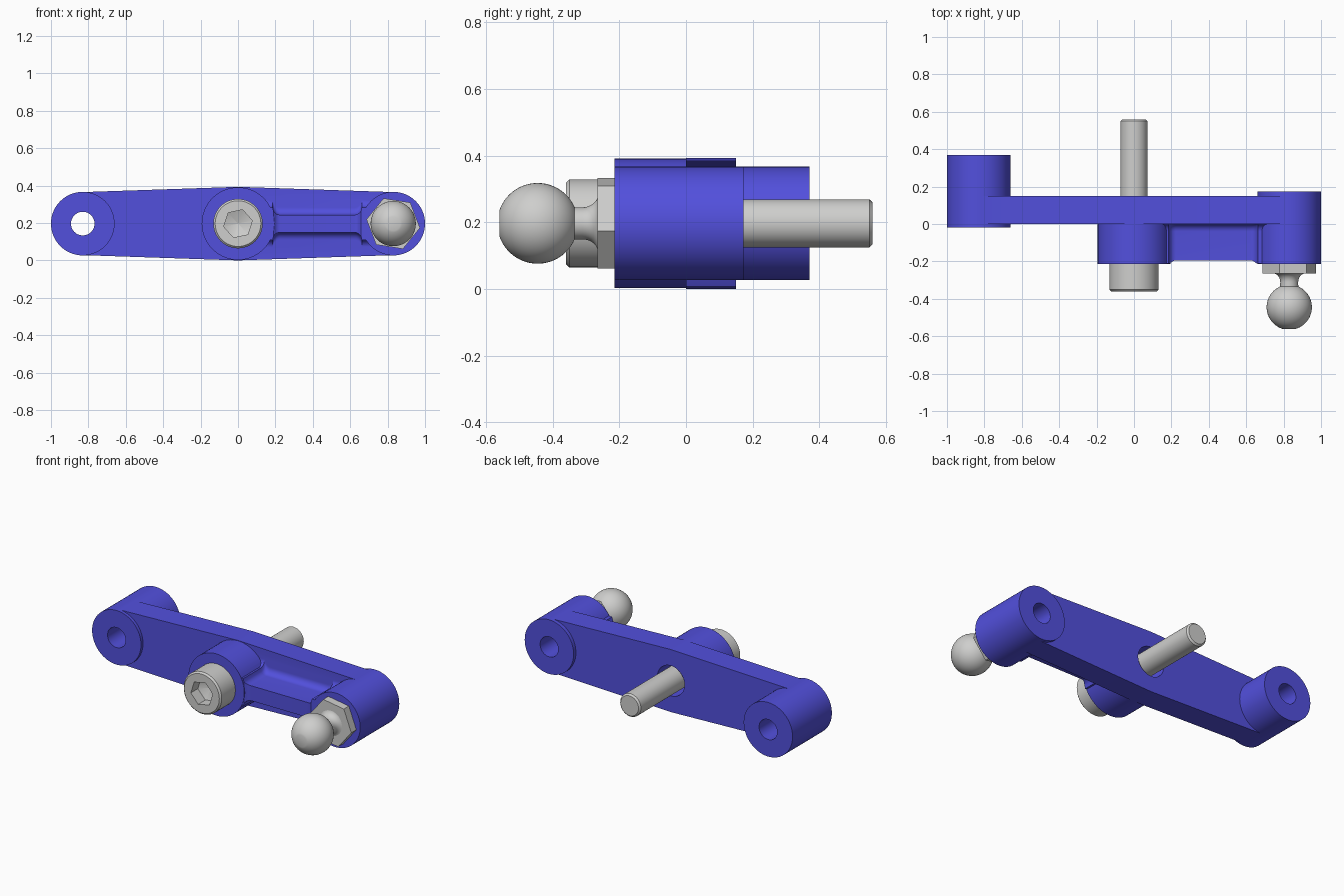
import bpy, bmesh, math

if "Cube" in bpy.data.objects:
    bpy.data.objects.remove(bpy.data.objects["Cube"])

ZC = 0.197          # height of the arm axis
END = 0.83          # distance of the end bosses from the middle


def material(name, color):
    m = bpy.data.materials.new(name)
    m.diffuse_color = (*color, 1)
    m.use_nodes = True
    m.node_tree.nodes["Principled BSDF"].inputs["Base Color"].default_value = m.diffuse_color
    return m


BLUE = material("blue", (0.085, 0.08, 0.72))
STEEL = material("steel", (0.62, 0.62, 0.61))


def make(name, bm, mat):
    bmesh.ops.remove_doubles(bm, verts=bm.verts, dist=1e-5)
    bmesh.ops.recalc_face_normals(bm, faces=bm.faces)
    me = bpy.data.meshes.new(name)
    bm.to_mesh(me)
    bm.free()
    me.materials.append(mat)
    ob = bpy.data.objects.new(name, me)
    bpy.context.collection.objects.link(ob)
    return ob


def loft(name, rings, mat):
    """Skin a list of closed rings and cap both ends."""
    bm = bmesh.new()
    vs = [[bm.verts.new(p) for p in r] for r in rings]
    n = len(vs[0])
    for a, b in zip(vs, vs[1:]):
        for i in range(n):
            bm.faces.new((a[i], a[(i + 1) % n], b[(i + 1) % n], b[i]))
    bm.faces.new(vs[0])
    bm.faces.new(vs[-1])
    return make(name, bm, mat)


def turned(name, x, profile, mat, sides=64, turn=0.0):
    """Turn (radius, y) points around an axis along y."""
    rings = []
    for r, y in profile:
        rings.append([(x + r * math.cos(turn + math.tau * i / sides), y,
                       ZC + r * math.sin(turn + math.tau * i / sides)) for i in range(sides)])
    return loft(name, rings, mat)


def boolean(ob, other, op):
    mod = ob.modifiers.new(op, 'BOOLEAN')
    mod.operation, mod.solver, mod.object = op, 'EXACT', other
    bpy.context.view_layer.objects.active = ob
    bpy.ops.object.modifier_apply(modifier=mod.name)
    bpy.data.objects.remove(other)


def smooth(ob):
    bpy.ops.object.select_all(action='DESELECT')
    ob.select_set(True)
    bpy.context.view_layer.objects.active = ob
    bpy.ops.object.shade_smooth_by_angle(angle=math.radians(30))


# Arm plate: rounded ends, slightly wider in the middle
def arc(x, r, a0, a1, n):
    return [(x + r * math.cos(math.radians(a0 + (a1 - a0) * i / n)),
             r * math.sin(math.radians(a0 + (a1 - a0) * i / n))) for i in range(n + 1)]


outline = (arc(END, 0.1685, -88, 88, 32) + arc(0, 0.1965, 88, 92, 2)
           + arc(-END, 0.1685, 92, 268, 32) + arc(0, 0.1965, 268, 272, 2))
arm = loft("lever_arm", [[(x, y, ZC + z) for x, z in outline] for y in (0.0, 0.15)], BLUE)

# Bosses at the left end, middle and right end
for x, r, y0, y1 in ((-END, 0.17, -0.02, 0.37), (0, 0.194, -0.215, 0.10), (END, 0.17, -0.215, 0.173)):
    boolean(arm, turned("boss", x, [(r, y0), (r, y1)], BLUE), 'UNION')

# Rib between middle and right boss, with fillets at its foot and ends
R = 0.04
rings = []
xs = ([0.12] + [0.185 + R * i / 8 for i in range(9)]
      + [0.622 + R * i / 8 for i in range(9)] + [0.72])
for x in xs:
    d = min(max(min(x - 0.185, 0.662 - x), 0), R)
    flare = R - math.sqrt(max(R * R - (R - d) ** 2, 0))
    half = [(0.047 + flare, -0.195 - min(flare, 0.017))]
    for i in range(9):
        a = math.pi / 2 * i / 8
        half.append((0.047 + flare + R * (1 - math.cos(a)), -R + R * math.sin(a)))
    half.append((half[-1][0], 0.05))
    ring = half + [(-w, y) for w, y in reversed(half)]
    rings.append([(x, y, ZC + w) for w, y in ring])
boolean(arm, loft("rib", rings, BLUE), 'UNION')

# Bores through the three bosses
for x, r in ((-END, 0.063), (0, 0.095), (END, 0.063)):
    boolean(arm, turned("bore", x, [(r, -0.5), (r, 0.5)], BLUE, 48), 'DIFFERENCE')
smooth(arm)

# Socket head screw through the middle boss
screw = turned("socket_screw", 0, [(0.122, -0.36), (0.132, -0.35), (0.132, -0.215), (0.072, -0.215),
                                   (0.072, 0.55), (0.062, 0.56)], STEEL)
socket = turned("hex_socket", 0, [(0.078, -0.4), (0.078, -0.29), (0.002, -0.26)], STEEL, 6, math.radians(12))
boolean(screw, socket, 'DIFFERENCE')
smooth(screw)

# Ball stud on the right boss: hex collar, waisted neck and ball with a flat tip
collar = turned("stud_hex_collar", END, [(0.145, -0.265), (0.145, -0.214)], STEEL, 6, math.radians(-9))
neck = [(0.09 - 0.042 * math.sin(math.pi / 2 * i / 8),
         -0.31 + 0.047 * math.cos(math.pi / 2 * i / 8)) for i in range(9)]
BALL_R, BALL_Y = 0.121, -0.445
ball = []
for i in range(29):
    a = math.radians(23.5 + (162 - 23.5) * i / 28)
    ball.append((BALL_R * math.sin(a), BALL_Y + BALL_R * math.cos(a)))
stud = turned("ball_stud", END, neck + ball, STEEL, 48)
smooth(stud)
